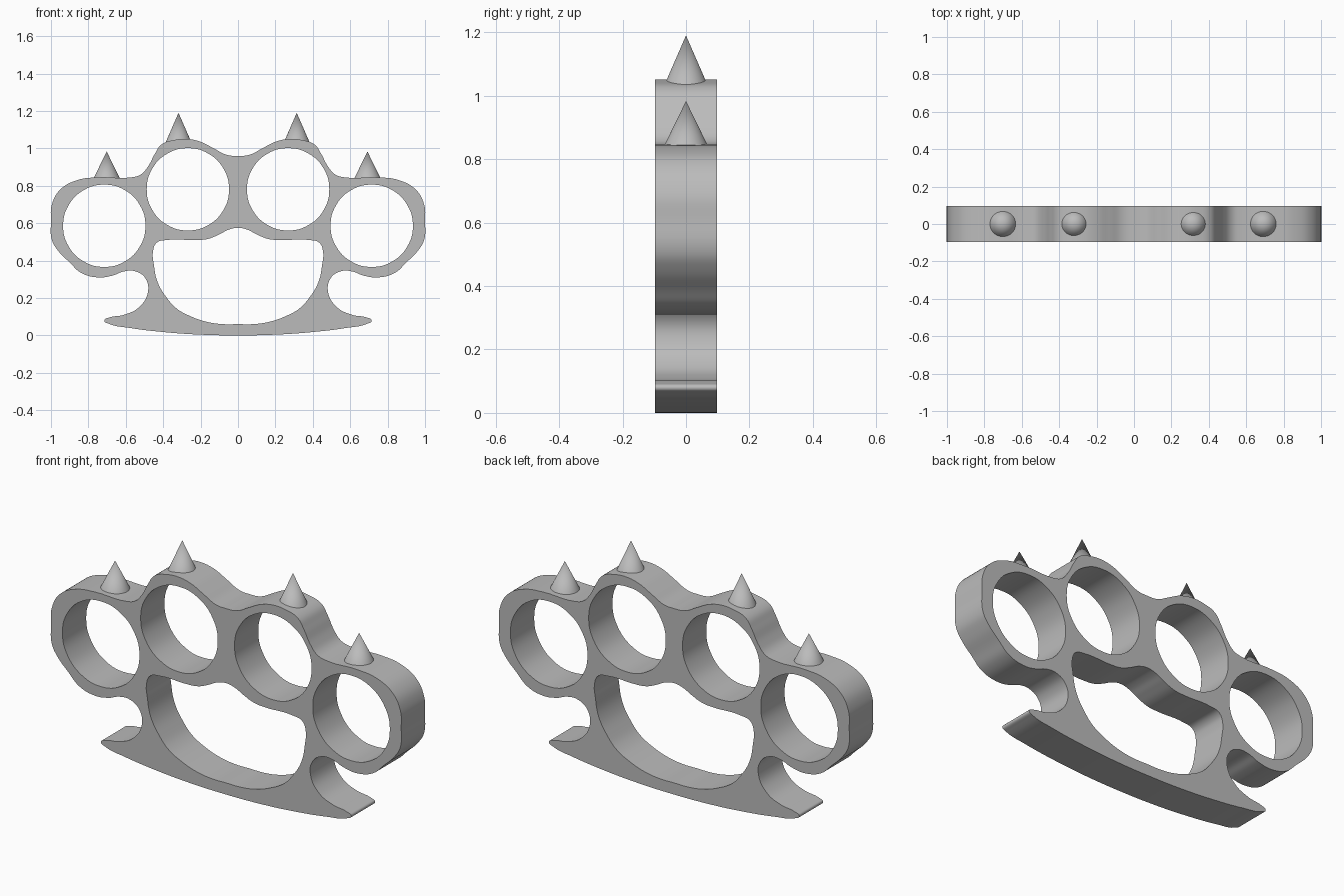
import bpy, bmesh
from math import sin, cos, pi, radians

cube = bpy.data.objects.get("Cube")
if cube:
    bpy.data.objects.remove(cube)

# Single metal colour
metal = bpy.data.materials.new("grey metal")
metal.use_nodes = True
GREY = (0.5, 0.5, 0.5, 1)
metal.diffuse_color = GREY
metal.node_tree.nodes["Principled BSDF"].inputs["Base Color"].default_value = GREY


def mirrored(half):
    """Close a right-hand half profile whose ends lie on x = 0."""
    return half + [(-x, z) for x, z in reversed(half[1:-1])]


def ring(cx, cz, r, n=12):
    return [(cx + r * cos(2 * pi * i / n), cz + r * sin(2 * pi * i / n)) for i in range(n)]


def add_loop(curve, points):
    spline = curve.splines.new("BEZIER")
    spline.bezier_points.add(len(points) - 1)
    spline.use_cyclic_u = True
    spline.resolution_u = 6
    for bp, (x, z) in zip(spline.bezier_points, points):
        bp.co = (x, z, 0)
        bp.handle_left_type = bp.handle_right_type = "AUTO"


def finish(obj):
    obj.data.materials.clear()
    obj.data.materials.append(metal)
    bpy.ops.object.select_all(action="DESELECT")
    obj.select_set(True)
    bpy.context.view_layer.objects.active = obj
    bpy.ops.object.shade_smooth_by_angle(angle=radians(35))


# Outer silhouette: knuckle humps, waist, then palm bar with pointed ends
outline = [(0, .96), (.06, .965), (.13, 1), (.2, 1.035), (.27, 1.05), (.34, 1.045),
           (.41, 1.02), (.445, .97), (.48, .905), (.52, .86), (.57, .845), (.75, .845),
           (.86, .83), (.95, .78), (.995, .7), (1, .61), (.995, .51), (.96, .45), (.9, .39),
           (.84, .335), (.75, .31), (.67, .32), (.61, .342), (.55, .343), (.495, .305),
           (.482, .23), (.53, .15), (.61, .11), (.69, .095), (.715, .08), (.69, .062),
           (.58, .04), (.4, .018), (.2, .004), (0, 0)]

# Palm opening
opening = [(0, .575), (.05, .565), (.1, .54), (.16, .516), (.22, .51), (.38, .51),
           (.435, .495), (.455, .445), (.45, .38), (.43, .285), (.38, .2), (.33, .145),
           (.26, .105), (.17, .073), (.08, .06), (0, .06)]

# Body: filled, extruded profile with four finger holes
curve = bpy.data.curves.new("body_profile", "CURVE")
curve.dimensions = "2D"
curve.fill_mode = "BOTH"
curve.extrude = 0.097
add_loop(curve, mirrored(outline))
add_loop(curve, mirrored(opening))
for side in (-1, 1):
    add_loop(curve, ring(side * .268, .781, .22))
    add_loop(curve, ring(side * .715, .586, .22))
profile = bpy.data.objects.new("body_profile", curve)
bpy.context.collection.objects.link(profile)
bpy.context.view_layer.update()
mesh = bpy.data.meshes.new_from_object(
    profile.evaluated_get(bpy.context.evaluated_depsgraph_get()))
bpy.data.objects.remove(profile)

# Stand the profile upright and weld the caps to the walls
bm = bmesh.new()
bm.from_mesh(mesh)
for v in bm.verts:
    x, z, y = v.co
    v.co = (x, -y, z)
bmesh.ops.remove_doubles(bm, verts=bm.verts, dist=1e-4)
bmesh.ops.recalc_face_normals(bm, faces=bm.faces)
bm.to_mesh(mesh)
bm.free()
body = bpy.data.objects.new("knuckle_body", mesh)
bpy.context.collection.objects.link(body)
finish(body)

# Conical spikes, sunk slightly into the body
for name, x, base, tip, r in (("outer_spike_right", -.702, .84, .983, .07),
                              ("inner_spike_right", -.318, 1.025, 1.19, .072),
                              ("inner_spike_left", .314, 1.025, 1.19, .072),
                              ("outer_spike_left", .692, .84, .983, .07)):
    bpy.ops.mesh.primitive_cone_add(vertices=40, radius1=r, radius2=0, depth=tip - base,
                                    location=(x, 0, (tip + base) / 2))
    spike = bpy.context.object
    spike.name = name
    finish(spike)
